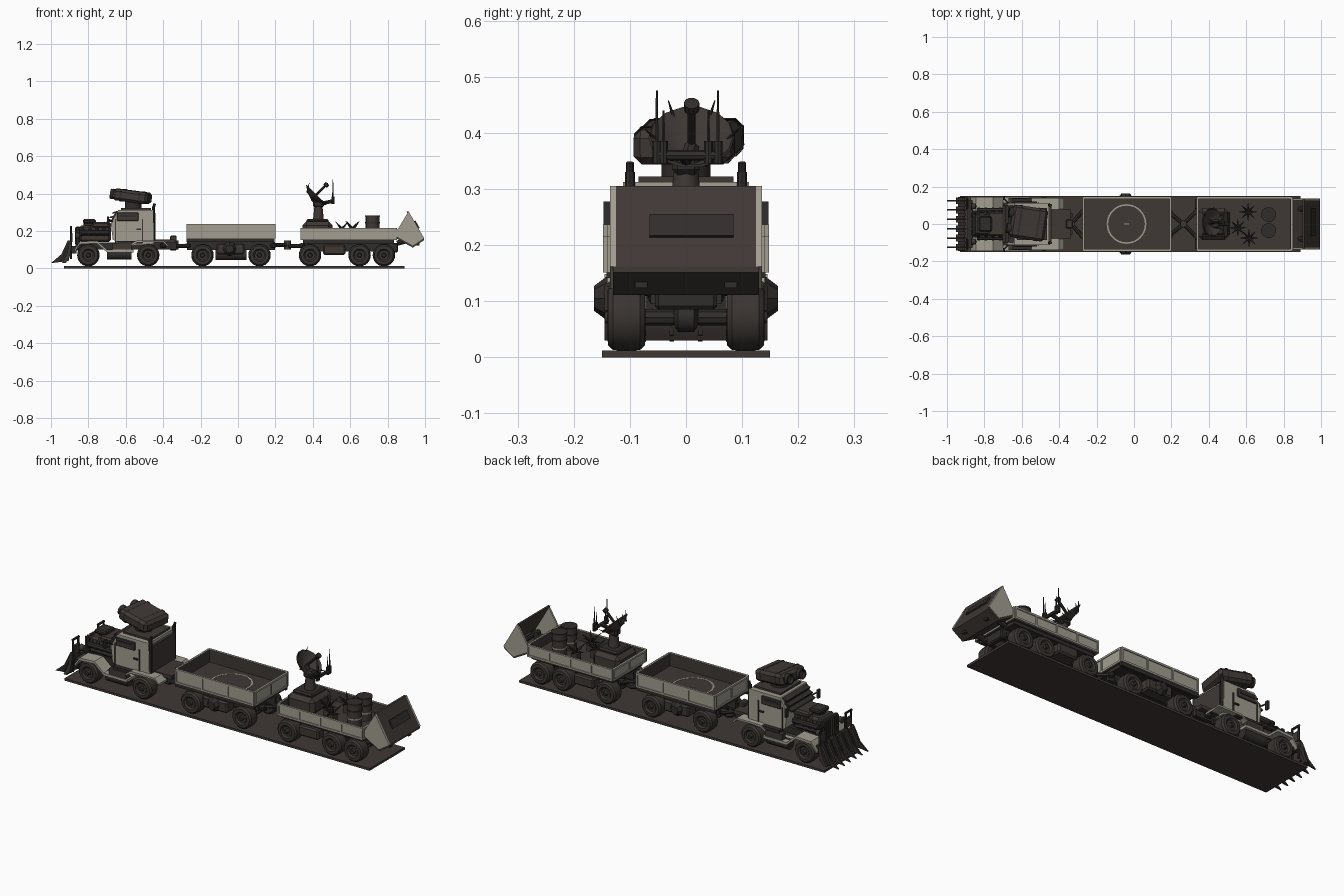
import bpy, bmesh, math
from mathutils import Vector, Matrix, Euler

cube = bpy.data.objects.get("Cube")
if cube:
    bpy.data.objects.remove(cube)


def material(name, rgb):
    m = bpy.data.materials.new(name)
    m.use_nodes = True
    m.diffuse_color = (*rgb, 1)
    m.node_tree.nodes["Principled BSDF"].inputs["Base Color"].default_value = (*rgb, 1)
    return m


BROWN = material("dark brown", (.05, .04, .036))
RUBBER = material("rubber brown", (.042, .035, .031))
IRON = material("dark iron", (.03, .026, .024))
PAINT = material("worn cream paint", (.36, .34, .28))
parts = []


def finish(name, bm, mats, loc=(0, 0, 0), rot=(0, 0, 0)):
    bmesh.ops.recalc_face_normals(bm, faces=bm.faces)
    mesh = bpy.data.meshes.new(name)
    bm.to_mesh(mesh)
    bm.free()
    for m in mats:
        mesh.materials.append(m)
    ob = bpy.data.objects.new(name, mesh)
    ob.location, ob.rotation_euler = loc, rot
    bpy.context.collection.objects.link(ob)
    parts.append(ob)
    return ob


def box(name, loc, size, mat, rot=(0, 0, 0), bevel=0):
    bm = bmesh.new()
    bmesh.ops.create_cube(bm, size=1, matrix=Matrix.Diagonal((*size, 1)))
    if bevel:
        bmesh.ops.bevel(bm, geom=bm.edges[:], offset=bevel, segments=1, affect='EDGES')
    return finish(name, bm, [mat], loc, rot)


def prism(name, outline, y0, y1, mat):
    """Side outline in x and z, pushed across the width."""
    bm = bmesh.new()
    face = bm.faces.new([bm.verts.new((x, y0, z)) for x, z in outline])
    new = bmesh.ops.extrude_face_region(bm, geom=[face])["geom"]
    bmesh.ops.translate(bm, vec=(0, y1 - y0, 0), verts=[v for v in new if isinstance(v, bmesh.types.BMVert)])
    return finish(name, bm, [mat])


def lathe(name, profile, loc, axis, mat, sides=16):
    """Turn (radius, height) points around an axis."""
    bm = bmesh.new()
    vs = [bm.verts.new((r, 0, h)) for r, h in profile]
    es = [bm.edges.new(pair) for pair in zip(vs, vs[1:])]
    bmesh.ops.spin(bm, geom=vs + es, cent=(0, 0, 0), axis=(0, 0, 1), angle=math.tau, steps=sides)
    bmesh.ops.remove_doubles(bm, verts=bm.verts, dist=.0001)
    turn = Vector(axis).to_track_quat('Z', 'Y').to_euler()
    return finish(name, bm, [mat], loc, turn)


def rod(name, a, b, r, mat=IRON, tip=None, sides=8):
    a, b = Vector(a), Vector(b)
    d = (b - a).length
    return lathe(name, [(0, 0), (r, 0), (r if tip is None else tip, d), (0, d)], a, b - a, mat, sides)


def band(path, thick):
    """Close a path into a strip outline."""
    return path + [(x, z - thick) for x, z in reversed(path)]


# Base plate
box("base_plate", (-.02, 0, .006), (1.82, .3, .012), BROWN)

# Wheels and axles
half = [(.06, 0), (.058, .024), (.05, .033), (.034, .034), (.026, .026), (0, .026)]
tyre = [(r, -h) for r, h in reversed(half)] + half[1:]
for i, x in enumerate((-.8, -.48, -.19, .115, .385, .65, .78)):
    rod(f"axle_{i}", (x, -.1, .071), (x, .1, .071), .014, IRON)
    lathe(f"differential_{i}", [(0, -.03), (.026, -.014), (.026, .014), (0, .03)], (x, 0, .071), (0, 1, 0), IRON)
    for s in (-1, 1):
        lathe(f"tyre_{i}_{s}", tyre, (x, s * .106, .071), (0, 1, 0), RUBBER, 24)
        rod(f"hub_{i}_{s}", (x, s * .12, .071), (x, s * .145, .071), .017, IRON, .01, 10)
        box(f"spring_{i}_{s}", (x, s * .055, .105), (.1, .016, .02), IRON)

# Truck chassis
for s in (-1, 1):
    box(f"truck_rail_{s}", (-.6, s * .045, .12), (.54, .02, .035), IRON)
    fender = [(-.875, .1), (-.845, .143), (-.755, .148), (-.7, .1), (-.56, .1)]
    prism(f"front_fender_{s}", band(fender, .014), s * .07, s * .145, PAINT)
    prism(f"rear_fender_{s}", band([(-.57, .13), (-.54, .15), (-.4, .15), (-.375, .125)], .01), s * .07, s * .14, PAINT)
    rod(f"side_tank_{s}", (-.7, s * .105, .075), (-.57, s * .105, .075), .028, IRON, sides=12)
    box(f"tool_box_{s}", (-.62, s * .125, .115), (.1, .03, .035), BROWN)
box("rear_deck", (-.4, 0, .145), (.12, .16, .02), BROWN)
box("front_crossmember", (-.875, 0, .1), (.025, .25, .04), IRON)

# Cab
cab = [(-.61, .12), (-.67, .155), (-.68, .24), (-.64, .312), (-.455, .312), (-.45, .13)]
prism("cab", cab, -.112, .112, PAINT)
box("roof_plate", (-.545, 0, .316), (.16, .17, .012), BROWN)
box("cab_rear_plate", (-.448, 0, .22), (.012, .19, .15), BROWN)
tilt = math.atan2(.04, .072)
for k in range(3):
    box(f"windscreen_louvre_{k}", (-.687 + k * .015, 0, .252 + k * .024), (.03, .2, .008), IRON, (0, -.3, 0))
box("windscreen", (-.663, 0, .275), (.01, .19, .062), IRON, (0, tilt, 0))
for s in (-1, 1):
    box(f"window_armour_{s}", (-.59, s * .115, .276), (.115, .009, .045), BROWN, bevel=.003)
    box(f"window_slit_{s}", (-.59, s * .12, .28), (.085, .006, .012), IRON)
    for x in (-.655, -.51):
        box(f"door_seam_{x}_{s}", (x, s * .113, .2), (.006, .006, .13), BROWN)
    box(f"door_handle_{s}", (-.53, s * .115, .21), (.025, .008, .008), IRON)
    box(f"door_step_{s}", (-.58, s * .12, .14), (.14, .03, .014), IRON)
    rod(f"mirror_arm_{s}", (-.67, s * .11, .25), (-.695, s * .135, .265), .004)
    box(f"mirror_{s}", (-.695, s * .137, .255), (.01, .02, .045), IRON)
    rod(f"exhaust_{s}", (-.452, s * .1, .14), (-.452, s * .1, .33), .009)
    rod(f"exhaust_tip_{s}", (-.452, s * .1, .325), (-.445, s * .1, .347), .007)

# Engine and hood
box("engine_block", (-.765, 0, .185), (.17, .12, .09), BROWN, bevel=.012)
box("engine_cover", (-.73, 0, .232), (.1, .13, .03), BROWN, bevel=.008)
box("air_scoop", (-.795, 0, .252), (.07, .08, .022), IRON, bevel=.006)
rod("blower", (-.795, 0, .22), (-.795, 0, .245), .03, IRON, sides=12)
box("radiator", (-.855, 0, .175), (.02, .13, .1), IRON, bevel=.005)
for k in range(7):
    box(f"grille_bar_{k}", (-.868, (k - 3) * .018, .175), (.008, .007, .09), BROWN)
for s in (-1, 1):
    rod(f"exhaust_manifold_{s}", (-.84, s * .072, .19), (-.69, s * .072, .19), .014)
    for k in range(4):
        rod(f"header_pipe_{k}_{s}", (-.83 + k * .038, s * .045, .225), (-.83 + k * .038, s * .082, .18), .009)
    lathe(f"headlight_{s}", [(0, -.02), (.014, -.012), (.018, .01), (0, .012)], (-.86, s * .095, .175), (-1, 0, 0), BROWN)

# Plough with claws and guard hoops
prism("plough_blade", [(-.94, .03), (-.918, .07), (-.9, .13), (-.888, .13), (-.9, .06), (-.92, .03)], -.145, .145, BROWN)
for k in range(6):
    y = (k - 2.5) * .05
    prism(f"claw_{k}", [(-1, .028), (-.945, .075), (-.91, .15), (-.895, .15), (-.905, .04)], y - .004, y + .004, IRON)
    box(f"claw_plate_{k}", (-.925, y, .085), (.008, .036, .1), BROWN, (0, .45, 0))
for s in (-1, 1):
    for y in (.085, .13):
        rod(f"guard_post_{y}_{s}", (-.893, s * y, .05), (-.893, s * y, .222), .006)
    rod(f"guard_top_{s}", (-.893, s * .08, .222), (-.893, s * .135, .222), .006)
    rod(f"plough_arm_{s}", (-.9, s * .06, .1), (-.8, s * .05, .12), .012)
    box(f"guard_plate_{s}", (-.89, s * .108, .165), (.012, .05, .05), BROWN)

# Roof launcher
rod("launcher_mount", (-.56, 0, .31), (-.56, 0, .36), .045, IRON, sides=14)
aim = Euler((0, .13, -.15))
centre = Vector((-.565, .005, .385))
box("launcher_body", centre, (.19, .175, .062), BROWN, aim, bevel=.014)
for s in (-1, 1):
    box(f"launcher_rib_{s}", centre + aim.to_matrix() @ Vector((s * .05, 0, 0)), (.014, .18, .066), IRON, aim, .012)
    tube = [(0, -.01), (.02, -.01), (.02, .012), (.027, .012), (.027, -.012)]
    lathe(f"launch_tube_{s}", tube, centre + aim.to_matrix() @ Vector((-.1, s * .042, 0)),
          aim.to_matrix() @ Vector((-1, 0, 0)), IRON)


# Open trailer beds
def bed(name, x0, x1, z0, z1, panels):
    cx, length, h, mid = (x0 + x1) / 2, x1 - x0, z1 - z0, (z0 + z1) / 2
    box(name + "_floor", (cx, 0, z0 + .004), (length, .28, .01), BROWN)
    box(name + "_frame", (cx, 0, z0 - .01), (length - .02, .25, .018), IRON)
    for s in (-1, 1):
        box(f"{name}_rail_{s}", (cx, s * .045, z0 - .04), (length, .02, .045), IRON)
        sides = [("side", (cx, s * .139, mid), (length, .008, h), (0, -s, 0)),
                 ("end", (cx + s * (length / 2 - .004), 0, mid), (.008, .28, h), (-s, 0, 0))]
        for label, loc, size, inward in sides:
            wall = box(f"{name}_{label}_{s}", loc, size, PAINT)
            wall.data.materials.append(BROWN)
            for f in wall.data.polygons:
                f.material_index = int(f.normal.dot(Vector(inward)) > .9)
        for z in (z0 + .004, z1 - .004):
            box(f"{name}_side_rim_{z:.2f}_{s}", (cx, s * .143, z), (length, .01, .01), PAINT)
            box(f"{name}_end_rim_{z:.2f}_{s}", (cx + s * length / 2, 0, z), (.008, .28, .01), PAINT)
        for k in range(panels + 1):
            box(f"{name}_rib_{k}_{s}", (x0 + .005 + k * (length - .01) / panels, s * .143, mid), (.009, .01, h), PAINT)
        for k in range(3):
            box(f"{name}_end_rib_{k}_{s}", (cx + s * length / 2, (k - 1) * .136, mid), (.008, .009, h), PAINT)


bed("cargo_bed", -.272, .197, .16, .236, 3)
ring = [(.098, 0), (.106, 0), (.106, .002), (.098, .002), (.098, 0)]
lathe("floor_ring", ring, (-.04, 0, .168), (0, 0, 1), PAINT, 40)
box("ring_mark", (-.04, 0, .17), (.025, .004, .002), PAINT)
rod("under_tank", (-.12, 0, .085), (.045, 0, .085), .04, BROWN, sides=14)
for s in (-1, 1):
    box(f"cargo_tool_box_{s}", (-.04, s * .11, .105), (.15, .07, .06), BROWN, bevel=.008)
    rod(f"tool_box_cap_{s}", (-.045, s * .14, .105), (-.045, s * .164, .105), .04, IRON, .022, 8)
    box(f"cargo_skirt_{s}", (-.04, s * .135, .15), (.47, .014, .018), IRON)

bed("weapon_bed", .337, .845, .152, .214, 4)
for s in (-1, 1):
    box(f"weapon_tool_box_{s}", (.515, s * .11, .1), (.12, .06, .055), BROWN, bevel=.008)

# Tow bars
for name, a, b in (("front_tow", -.4, -.27), ("rear_tow", .19, .34)):
    mid = (a + b) / 2
    for s in (-1, 1):
        rod(f"{name}_rear_arm_{s}", (mid, 0, .12), (b, s * .075, .12), .011)
        rod(f"{name}_front_arm_{s}", (a, s * .06, .125), (mid, 0, .125), .011)
        for x in (a, b):
            lathe(f"{name}_joint_{x}_{s}", [(0, -.014), (.016, -.008), (.016, .008), (0, .014)], (x, s * .065, .122), (0, 0, 1), IRON, 10)
    rod(name + "_pin", (mid, 0, .1), (mid, 0, .15), .018, BROWN, sides=12)
box("coupling_post", (-.345, 0, .135), (.035, .05, .08), BROWN, bevel=.005)

# Radar turret
box("turret_base", (.425, 0, .205), (.16, .17, .09), BROWN, bevel=.02)
box("turret_deck", (.425, 0, .255), (.12, .12, .02), IRON, bevel=.008)
rod("turret_column", (.43, 0, .25), (.43, 0, .35), .03, BROWN, .02, 12)
box("turret_head", (.43, 0, .345), (.06, .05, .04), IRON, bevel=.01)
look = Vector((1, 0, 1)).normalized()
hub = Vector((.4, .01, .375))
bowl = [(0, -.012), (.04, 0), (.077, .024), (.074, .028), (.038, .006), (0, -.006)]
lathe("radar_dish", bowl, hub, look, BROWN, 14)
rod("dish_feed", hub, hub + look * .1, .007)
lathe("feed_horn", [(0, -.012), (.014, -.006), (.014, .01), (0, .014)], hub + look * .1, look, IRON, 10)
rod("dish_mount", hub, (.43, 0, .34), .014)
for k in range(6):
    out = Matrix.Rotation(k * math.tau / 6, 3, look) @ Vector((0, 1, 0))
    rod(f"dish_spike_{k}", hub + out * .05, hub + out * .083 + look * .045, .005, IRON, .001, 6)
rod("antenna_bar", (.505, -.055, .36), (.505, .06, .36), .009)
rod("antenna_bracket", (.44, 0, .345), (.505, 0, .36), .01)
for y, top in ((-.052, .475), (.057, .475), (-.04, .44), (.04, .44)):
    rod(f"antenna_{y}", (.507, y, .35), (.507, y, top), .004, IRON, .002, 6)
    rod(f"antenna_foot_{y}", (.507, y, .345), (.507, y, .385), .008)

# Spiked traps and drums
for i, (x, y) in enumerate(((.61, .065), (.615, -.075), (.555, -.02))):
    box(f"trap_stand_{i}", (x, y, .18), (.035, .035, .05), BROWN)
    for k in range(8):
        turn = k * math.tau / 8
        tip = (x + .048 * math.cos(turn), y + .048 * math.sin(turn), .215 + .036 * (k % 2))
        rod(f"trap_spike_{i}_{k}", (x, y, .21), tip, .008, IRON, .001, 6)
for i, y in enumerate((.05, -.035)):
    rod(f"drum_{i}", (.72, y, .16), (.72, y, .283), .037, BROWN, sides=18)
    for z in (.2, .24, .277):
        rod(f"drum_hoop_{i}_{z}", (.72, y, z), (.72, y, z + .007), .04, PAINT if z == .2 else IRON, sides=18)

# Tilted rear scoop, open at the front
corners = [(.835, .178), (.912, .305), (.995, .162), (.935, .122)]
lip, crown, heel, toe = corners
for s in (-1, 1):
    prism(f"scoop_cheek_{s}", corners, s * .125, s * .135, PAINT)
    rod(f"scoop_hinge_{s}", (.85, s * .08, .135), (.93, s * .08, .155), .014, IRON)
    box(f"hinge_bracket_{s}", (.95, s * .08, .148), (.04, .022, .05), IRON)
for label, a, b in (("back", crown, heel), ("heel", heel, toe), ("floor", toe, lip)):
    prism("scoop_" + label, band([a, b], .011) if label != "back" else
          [a, b, (b[0] - .012, b[1]), (a[0] - .012, a[1])], -.13, .13, BROWN)
rake = math.atan2(heel[0] - crown[0], heel[1] - crown[1])
box("scoop_back_panel", (.956, .01, .234), (.009, .15, .045), IRON, (0, rake - math.pi, 0))
rod("scoop_bar", (.965, -.125, .15), (.965, .125, .15), .012, IRON)
box("rear_bumper", (.84, 0, .11), (.03, .11, .05), IRON, bevel=.006)

# Shading
for ob in parts:
    ob.select_set(True)
bpy.context.view_layer.objects.active = parts[0]
bpy.ops.object.shade_smooth_by_angle(angle=math.radians(35))
